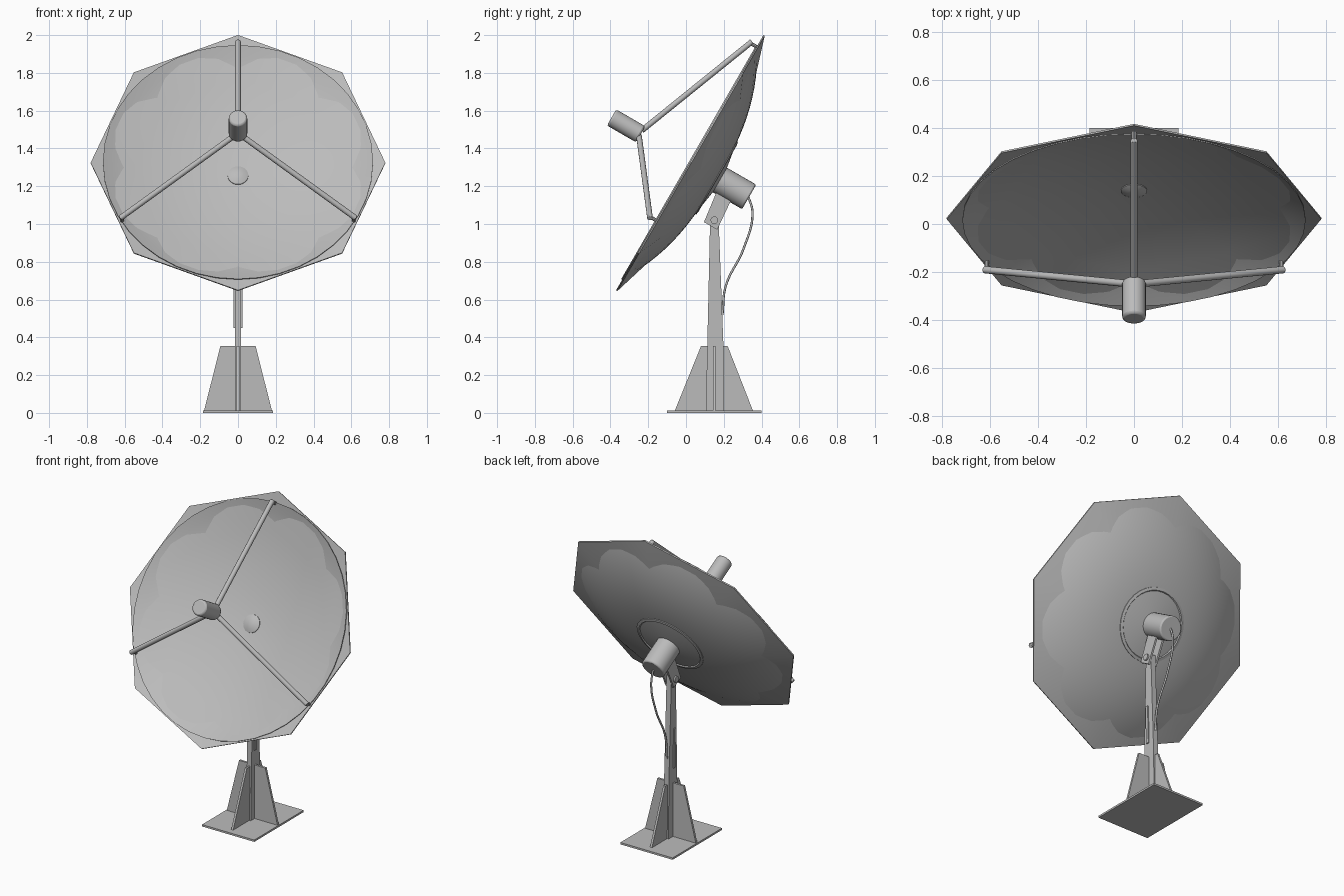
import bpy, bmesh, math
from mathutils import Matrix, Vector

cube = bpy.data.objects.get("Cube")
if cube:
    bpy.data.objects.remove(cube, do_unlink=True)

grey = bpy.data.materials.new("metal_grey")
grey.use_nodes = True
grey.diffuse_color = (0.5, 0.5, 0.5, 1)
grey.node_tree.nodes["Principled BSDF"].inputs["Base Color"].default_value = (0.5, 0.5, 0.5, 1)

# Dish frame: local z is the way the dish faces, local y runs up the dish
DISH = Matrix.Translation((0, 0.02, 1.325)) @ Matrix.Rotation(math.radians(60), 4, 'X')
RIM = 0.78


def finish(name, bm, matrix=Matrix(), smooth=True, bevel=0):
    bmesh.ops.remove_doubles(bm, verts=bm.verts, dist=1e-5)
    bmesh.ops.recalc_face_normals(bm, faces=bm.faces)
    mesh = bpy.data.meshes.new(name)
    bm.to_mesh(mesh)
    bm.free()
    ob = bpy.data.objects.new(name, mesh)
    bpy.context.collection.objects.link(ob)
    ob.matrix_world = matrix
    mesh.materials.append(grey)
    if bevel:
        mod = ob.modifiers.new("edge", 'BEVEL')
        mod.width, mod.segments = bevel, 2
    if smooth:
        bpy.ops.object.select_all(action='DESELECT')
        ob.select_set(True)
        bpy.context.view_layer.objects.active = ob
        bpy.ops.object.shade_smooth_by_angle(angle=math.radians(35))
    return ob


def lathe(name, profile, segments, matrix=DISH, bevel=0):
    """Turn a closed (radius, height) profile around local z."""
    bm = bmesh.new()
    rings = []
    for i in range(segments):
        a = 2 * math.pi * i / segments
        rings.append([bm.verts.new((r * math.cos(a), r * math.sin(a), h)) for r, h in profile])
    for i in range(segments):
        a, b = rings[i], rings[(i + 1) % segments]
        for j in range(len(profile) - 1):
            bm.faces.new((a[j], b[j], b[j + 1], a[j + 1]))
    bmesh.ops.dissolve_degenerate(bm, dist=1e-5, edges=bm.edges)
    return finish(name, bm, matrix, bevel=bevel)


def shell(name, radii, depth, thickness, segments):
    """Thin bowl whose depth is a function of radius."""
    front = [(r, -depth(r)) for r in radii]
    back = [(r, h - thickness) for r, h in reversed(front)]
    return lathe(name, front + back, segments)


def rod(name, start, end, radius, matrix=Matrix(), segments=16, bevel=0):
    start, end = Vector(start), Vector(end)
    axis = end - start
    turn = axis.to_track_quat('Z', 'Y').to_matrix().to_4x4()
    profile = [(0, 0), (radius, 0), (radius, axis.length), (0, axis.length)]
    return lathe(name, profile, segments, matrix @ Matrix.Translation(start) @ turn, bevel)


def plate(name, outline, thickness, offset=0, across=False):
    """Extrude a (y, z) outline along x, or an (x, z) outline along y."""
    bm = bmesh.new()
    sides = []
    for t in (offset - thickness / 2, offset + thickness / 2):
        sides.append([bm.verts.new((p, t, z) if across else (t, p, z)) for p, z in outline])
    bm.faces.new(sides[0])
    bm.faces.new(sides[1])
    n = len(outline)
    for i in range(n):
        j = (i + 1) % n
        bm.faces.new((sides[0][i], sides[0][j], sides[1][j], sides[1][i]))
    return finish(name, bm, smooth=False)


# Dish: eight-sided reflector crossed by a round bowl
shell("octagonal_reflector", [0, 0.16, 0.36, 0.56, RIM],
      lambda r: 0.14 * (1 - (r / RIM) ** 2), 0.008, 8)
shell("round_bowl", [0.715 * i / 14 for i in range(15)],
      lambda r: 0.17 * (1 - (r / 0.715) ** 2.6) - 0.006, 0.006, 40)
lathe("reflector_centre_cap", [(0, -0.12), (0.03, -0.123), (0.055, -0.134), (0.055, -0.15), (0, -0.15)], 24)

# Back plate ring and hub
lathe("back_ring", [(0, -0.14), (0.222, -0.14), (0.222, -0.166), (0.205, -0.17),
                    (0.2, -0.164), (0.07, -0.185), (0, -0.185)], 32)
rod("hub", (0, 0, -0.15), (0, 0, -0.363), 0.075, DISH, 28, 0.008)

# Receiver and its three arms
rod("receiver", (0, 0, 0.30), (0, 0, 0.478), 0.049, DISH, 24, 0.01)
for i, label in enumerate(("top", "left", "right")):
    a = math.radians(90 + 120 * i)
    d = Vector((math.cos(a), math.sin(a), 0))
    foot = d * 0.72 + Vector((0, 0, 0.035))
    rod(label + "_arm", foot, d * 0.02 + Vector((0, 0, 0.305)), 0.015, DISH, 12, 0.003)
    rod(label + "_arm_foot", d * 0.708 - Vector((0, 0, 0.01)), d * 0.708 + Vector((0, 0, 0.035)),
        0.01, DISH, 10)

# Tilting bracket and pivot bolt
for side in (-1, 1):
    plate("bracket_cheek", [(0.17, 1.19), (0.25, 1.15), (0.165, 0.97), (0.095, 1.01)],
          0.012, side * 0.024)
rod("pivot_bolt", (-0.04, 0.15, 1.02), (0.04, 0.15, 1.02), 0.02)

# Mast with side ribs
plate("mast", [(0.105, 0.01), (0.2, 0.01), (0.198, 0.36), (0.172, 1.04), (0.128, 1.04)], 0.034)
for side in (-1, 1):
    plate("mast_rib", [(0.138, 0.45), (0.158, 0.45), (0.15, 0.7), (0.13, 0.7)],
          0.012, side * 0.018)

# Foot plate and crossed fins
plate("foot_plate", [(-0.1, 0), (0.4, 0), (0.4, 0.012), (-0.1, 0.012)], 0.37)
plate("long_fin", [(-0.06, 0.01), (0.355, 0.01), (0.22, 0.355), (0.08, 0.355)], 0.014)
plate("cross_fin", [(-0.18, 0.01), (0.18, 0.01), (0.093, 0.355), (-0.093, 0.355)],
      0.014, 0.15, True)

# Hanging cable from hub to mast
curve = bpy.data.curves.new("cable", 'CURVE')
curve.dimensions = '3D'
curve.bevel_depth = 0.006
curve.bevel_resolution = 2
path = [(0.325, 1.16), (0.352, 1.06), (0.305, 0.87), (0.21, 0.67), (0.193, 0.52)]
spline = curve.splines.new('BEZIER')
spline.bezier_points.add(len(path) - 1)
for point, (y, z) in zip(spline.bezier_points, path):
    point.co = (0, y, z)
    point.handle_left_type = point.handle_right_type = 'AUTO'
curve.materials.append(grey)
bpy.context.collection.objects.link(bpy.data.objects.new("cable", curve))
